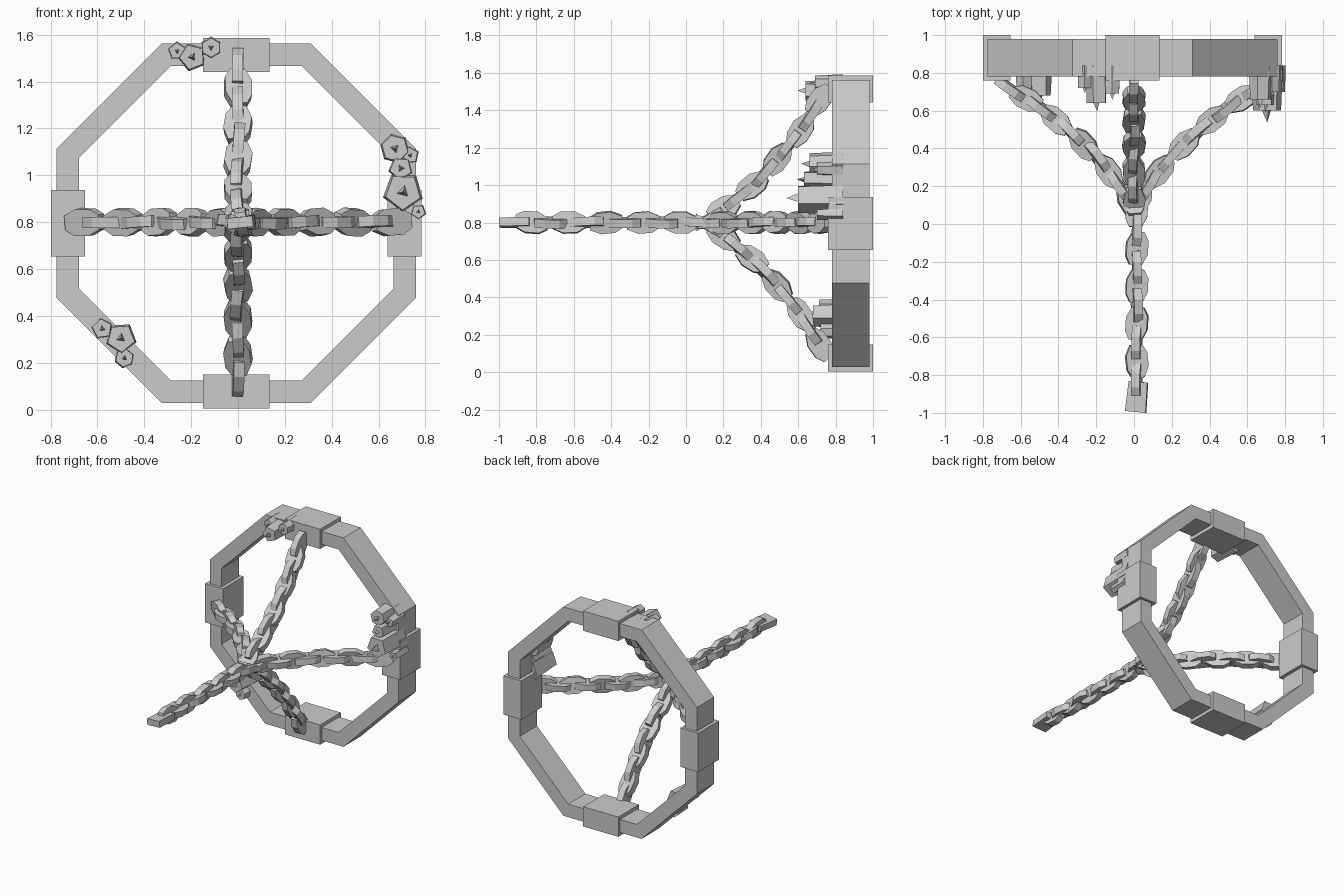
import bpy, bmesh, math, random
from mathutils import Vector, Matrix

if "Cube" in bpy.data.objects:
    bpy.data.objects.remove(bpy.data.objects["Cube"])

random.seed(4)
CX, CZ = -0.0075, 0.795


def make_object(name, bm):
    bmesh.ops.recalc_face_normals(bm, faces=bm.faces)
    me = bpy.data.meshes.new(name)
    bm.to_mesh(me)
    bm.free()
    ob = bpy.data.objects.new(name, me)
    bpy.context.collection.objects.link(ob)
    return ob


def prism(bm, outline, depth, mat):
    """Solid plate: 2D outline in local x/y, thickness along local z."""
    lo = [bm.verts.new(mat @ Vector((x, y, -depth / 2))) for x, y in outline]
    hi = [bm.verts.new(mat @ Vector((x, y, depth / 2))) for x, y in outline]
    bm.faces.new(lo[::-1])
    bm.faces.new(hi)
    n = len(lo)
    for i in range(n):
        j = (i + 1) % n
        bm.faces.new((lo[i], lo[j], hi[j], hi[i]))


# Octagonal wheel rim
bm = bmesh.new()
rings = []
for apothem, y in ((0.7675, 0.78), (0.7675, 0.98), (0.672, 0.98), (0.672, 0.78)):
    r = apothem / math.cos(math.pi / 8)
    rings.append([bm.verts.new((CX + r * math.cos((i + .5) * math.pi / 4), y,
                                CZ + r * math.sin((i + .5) * math.pi / 4))) for i in range(8)])
for k in range(4):
    a, b = rings[k], rings[(k + 1) % 4]
    for i in range(8):
        j = (i + 1) % 8
        bm.faces.new((a[i], a[j], b[j], b[i]))
make_object("rim", bm)

# Four clamp blocks on the rim
for i, side in enumerate(("right", "top", "left", "bottom")):
    bm = bmesh.new()
    m = (Matrix.Translation((CX, 0.88, CZ)) @ Matrix.Rotation(-i * math.pi / 2, 4, 'Y')
         @ Matrix.Translation((0.719, 0, 0)) @ Matrix.Diagonal((0.145, 0.24, 0.285, 1)))
    bmesh.ops.create_cube(bm, size=1, matrix=m)
    make_object("clamp_" + side, bm)

# Chains of flat links, each turned a quarter from the one before
LINK = [(-.088, -.032), (-.03, -.058), (.045, -.056), (.088, -.03),
        (.088, .03), (.03, .058), (-.045, .056), (-.088, .032)]
END = [(-.07, -.055), (.09, -.05), (.09, .05), (-.07, .055)]


def sample(path, d):
    for p, q in zip(path, path[1:]):
        length = (q - p).length
        if d <= length:
            return p.lerp(q, d / length), (q - p).normalized()
        d -= length
    return path[-1], (path[-1] - path[-2]).normalized()


def chain(name, path, count, up, phase, end_plate=False):
    path = [Vector(p) for p in path]
    total = sum((q - p).length for p, q in zip(path, path[1:]))
    bm = bmesh.new()
    for i in range(count):
        pos, t = sample(path, total * i / (count - 1))
        side = Vector(up).cross(t).normalized()
        basis = Matrix((t, side, t.cross(side))).transposed().to_4x4()
        roll = (i + phase) % 2 * math.pi / 2 + random.uniform(-.2, .2)
        m = (Matrix.Translation(pos) @ basis @ Matrix.Rotation(roll, 4, 'X')
             @ Matrix.Rotation(random.uniform(-.12, .12), 4, 'Z')
             @ Matrix.Rotation(random.uniform(-.06, .06), 4, 'Y'))
        prism(bm, END if end_plate and i == 0 else LINK, 0.046, m)
    make_object(name, bm)


chain("chain_pull", [(0.015, -0.925, 0.8), (0.015, 0.07, 0.8)], 11, (0, 0, 1), 0, True)
ARM = [(0.02, 0.12), (0.08, 0.21), (0.2, 0.36), (0.35, 0.5), (0.5, 0.62), (0.655, 0.715)]
for s, a, b in ((1, "right", "top"), (-1, "left", "bottom")):
    chain("chain_" + a, [(s * r, y, 0.8) for r, y in ARM], 10, (0, 0, 1), 0)
    chain("chain_" + b, [(0, y, 0.8 + s * r) for r, y in ARM], 10, (1, 0, 0), 1)

# Barnacle clusters: x, z, radius, front y, sides
BARNACLES = {
    "top": [(-.26, 1.53, .04, .72, 5), (-.195, 1.505, .06, .64, 5), (-.115, 1.545, .045, .69, 6)],
    "right": [(.67, 1.115, .062, .66, 6), (.735, 1.085, .038, .7, 5), (.695, 1.03, .052, .63, 5),
              (.705, .93, .085, .60, 5), (.77, .845, .033, .7, 5)],
    "left": [(-.58, .345, .046, .71, 5), (-.5, .305, .066, .68, 5), (-.485, .22, .042, .72, 6)],
}
for side, items in BARNACLES.items():
    bm = bmesh.new()
    for x, z, r, y, n in items:
        turn = (Matrix.Rotation(math.pi / 2, 4, 'X')
                @ Matrix.Rotation(random.uniform(0, 2), 4, 'Z'))
        bmesh.ops.create_cone(bm, cap_ends=True, segments=n, radius1=r * 1.05, radius2=r * .92,
                              depth=.84 - y,
                              matrix=Matrix.Translation((x, (y + .84) / 2, z)) @ turn)
        h = r * .8
        bmesh.ops.create_cone(bm, cap_ends=True, segments=3, radius1=r * .35, radius2=0, depth=h,
                              matrix=Matrix.Translation((x, y - h / 2 + .005, z)) @ turn)
    make_object("barnacles_" + side, bm)
